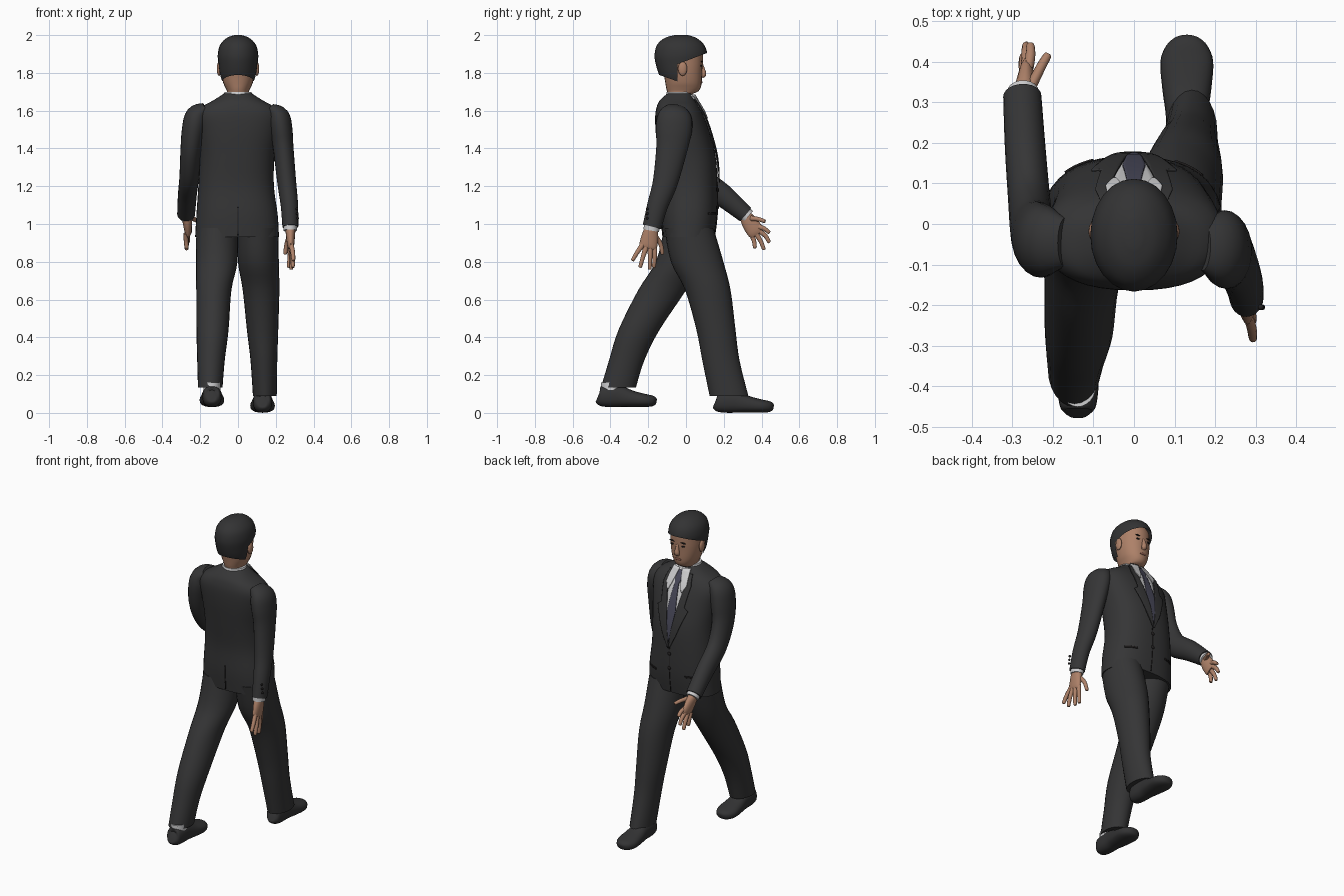
import bpy, bmesh, math
from mathutils import Vector


def material(name, rgb):
    m = bpy.data.materials.new(name)
    m.diffuse_color = (*rgb, 1)
    return m


SUIT = material("charcoal cloth", (0.036, 0.036, 0.037))
HAIR = material("black hair", (0.033, 0.033, 0.034))
SHOE = material("dark leather", (0.033, 0.033, 0.034))
SKIN = material("skin", (0.42, 0.22, 0.14))
LIPS = material("lips", (0.25, 0.10, 0.07))
SHIRT = material("white shirt", (0.62, 0.62, 0.63))
TIE = material("slate tie", (0.065, 0.065, 0.10))
DARK = material("dark detail", (0.015, 0.013, 0.013))


def finish(name, bm, mat):
    bmesh.ops.recalc_face_normals(bm, faces=bm.faces)
    me = bpy.data.meshes.new(name)
    bm.to_mesh(me)
    bm.free()
    me.materials.append(mat)
    for p in me.polygons:
        p.use_smooth = True
    me.set_sharp_from_angle(angle=math.radians(50))
    ob = bpy.data.objects.new(name, me)
    bpy.context.collection.objects.link(ob)
    return ob


def smooth_path(st, k):
    """Catmull-Rom interpolation of (x, y, z, a, b) stations."""
    out = []
    for i in range(len(st) - 1):
        p0, p1, p2, p3 = st[max(i - 1, 0)], st[i], st[i + 1], st[min(i + 2, len(st) - 1)]
        for j in range(k):
            t = j / k
            out.append([0.5 * (2 * b + (c - a) * t + (2 * a - 5 * b + 4 * c - d) * t * t
                               + (3 * b - a - 3 * c + d) * t ** 3)
                        for a, b, c, d in zip(p0, p1, p2, p3)])
    return out + [list(st[-1])]


def loft(name, st, mat, flat=False, n=2.0, sides=24, k=4, cuts=()):
    """Skin superellipse rings along a path; flat keeps every ring horizontal."""
    rings = smooth_path(st, k)
    bm = bmesh.new()
    loops = []
    for i, r in enumerate(rings):
        c = Vector(r[:3])
        side, up = Vector((1, 0, 0)), Vector((0, 1, 0))
        if not flat:
            t = (Vector(rings[min(i + 1, len(rings) - 1)][:3]) - Vector(rings[max(i - 1, 0)][:3])).normalized()
            side = (side - t * t.x).normalized()
            up = t.cross(side)
        loop = []
        for s in range(sides):
            u = 2 * math.pi * s / sides
            co, si = math.cos(u), math.sin(u)
            loop.append(bm.verts.new(c + side * r[3] * math.copysign(abs(co) ** (2 / n), co)
                                     + up * r[4] * math.copysign(abs(si) ** (2 / n), si)))
        loops.append(loop)
    for p, q in zip(loops, loops[1:]):
        for s in range(sides):
            e = (s + 1) % sides
            bm.faces.new((p[s], p[e], q[e], q[s]))
    bm.faces.new(loops[0])
    bm.faces.new(loops[-1])
    for co, no in cuts:  # remove everything on the normal side of each plane
        bmesh.ops.bisect_plane(bm, geom=bm.verts[:] + bm.edges[:] + bm.faces[:],
                               plane_co=co, plane_no=no, clear_outer=True)
    return finish(name, bm, mat)


def R(z, cx, a, back, front):
    return (cx, (back + front) / 2, z, a, (front - back) / 2)


def ball(name, loc, size, mat):
    bm = bmesh.new()
    bmesh.ops.create_uvsphere(bm, u_segments=16, v_segments=10, radius=1)
    bmesh.ops.scale(bm, vec=size, verts=bm.verts)
    bmesh.ops.translate(bm, vec=loc, verts=bm.verts)
    return finish(name, bm, mat)


# jacket body
TORSO = [R(.93, -.005, .222, -.122, .15), R(1.05, -.005, .215, -.13, .165), R(1.2, -.01, .2, -.128, .166),
         R(1.35, -.005, .198, -.145, .158), R(1.48, 0, .212, -.16, .127), R(1.57, 0, .22, -.163, .095),
         R(1.62, 0, .19, -.155, .07), R(1.655, 0, .13, -.138, .048), R(1.69, 0, .075, -.10, .03)]
N = 2.4
loft("jacket_body", TORSO, SUIT, flat=True, n=N, sides=40)
DENSE = smooth_path(TORSO, 4)


def body_y(x, z, sign=1):
    for p, q in zip(DENSE, DENSE[1:]):
        if z <= q[2]:
            break
    t = (z - p[2]) / (q[2] - p[2])
    cx, cy, _, a, b = [u + (v - u) * t for u, v in zip(p, q)]
    return cy + sign * b * max(0, 1 - abs((x - cx) / a) ** N) ** (1 / N)


def plate(name, rows, mat, d, sign=1, cols=8):
    """Thin cloth plate lying on the jacket; rows are (z, x_left, x_right)."""
    bm = bmesh.new()
    fine = [[u + (v - u) * j / 5 for u, v in zip(p, q)] for p, q in zip(rows, rows[1:]) for j in range(5)]
    fine.append(rows[-1])
    grid = []
    for z, l, r in fine:
        xs = [l + (r - l) * c / cols for c in range(cols + 1)]
        grid.append([bm.verts.new((x, body_y(x, z, sign) + sign * d, z)) for x in xs])
    for p, q in zip(grid, grid[1:]):
        for c in range(cols):
            bm.faces.new((p[c], p[c + 1], q[c + 1], q[c]))
    ob = finish(name, bm, mat)
    mod = ob.modifiers.new("thickness", 'SOLIDIFY')
    mod.thickness, mod.offset = 0.005, 0
    return ob


# shirt front, tie, lapels, buttons, back vent
plate("shirt_front", [(1.25, -.003, .003), (1.45, -.035, .035), (1.6, -.062, .062), (1.685, -.055, .055)], SHIRT, .004)
plate("tie", [(1.26, -.008, .008), (1.45, -.028, .028), (1.6, -.014, .014), (1.62, -.02, .02), (1.67, -.024, .024)], TIE, .010)
for s, side in ((-1, "left"), (1, "right")):
    rows = [(1.22, 0, .006), (1.3, .008, .045), (1.46, .034, .105), (1.48, .038, .08), (1.6, .06, .095), (1.66, .062, .078)]
    plate(side + "_lapel", [(z, s * l, s * r) for z, l, r in rows], SUIT, .011)
    plate(side + "_collar_wing", [(1.56, s * .045, s * .05), (1.6, s * .03, s * .07), (1.685, s * .008, s * .058)], SHIRT, .016)
    plate(side + "_pocket", [(1.05, s * .1, s * .17), (1.06, s * .1, s * .17)], DARK, .002)
for z in (1.09, 1.18):
    ball("jacket_button", (0, body_y(0, z) + .003, z), (.011, .006, .011), DARK)
plate("front_seam", [(.94, -.0015, .0015), (1.22, -.0015, .0015)], DARK, .001)
plate("back_vent", [(.94, -.0025, .0025), (1.09, -.0025, .0025)], DARK, .001, sign=-1)
loft("shirt_collar", [(0, -.036, 1.655, .085, .075), (0, -.036, 1.70, .071, .066)], SHIRT, flat=True)

# sleeves
loft("left_sleeve", [(-.17, -.045, 1.615, .03, .06), (-.215, -.042, 1.575, .06, .085), (-.235, -.038, 1.50, .062, .092),
                     (-.25, -.015, 1.38, .055, .083), (-.258, .06, 1.25, .052, .07),
                     (-.268, .19, 1.155, .05, .06), (-.275, .315, 1.05, .047, .046)], SUIT)
loft("right_sleeve", [(.17, -.055, 1.61, .03, .06), (.212, -.06, 1.57, .058, .09), (.228, -.064, 1.50, .06, .096),
                      (.24, -.075, 1.40, .054, .083), (.258, -.11, 1.22, .05, .066),
                      (.272, -.15, 1.1, .046, .055), (.277, -.18, .985, .042, .05)], SUIT)
loft("left_cuff", [(-.273, .305, 1.058, .04, .041), (-.273, .328, 1.038, .038, .039)], SHIRT)
loft("right_cuff", [(.276, -.178, 1.0, .037, .045), (.276, -.184, .965, .035, .041)], SHIRT)
for i in range(3):
    ball("sleeve_button", (.316 - .002 * i, -.205, 1.03 + .025 * i), (.007, .007, .007), DARK)


# hands: palm plus five tapered fingers
def hand(side, palm, fingers):
    loft(side + "_palm", palm, SKIN, sides=16)
    for nm, (base, mid, tip) in fingers.items():
        loft(side + "_" + nm, [(*base, .013, .015), (*mid, .012, .012), (*tip, .010, .010),
                               (*[t + (t - m) * .1 for t, m in zip(tip, mid)], .003, .003)], SKIN, sides=10)


hand("left", [(-.272, .31, 1.05, .03, .03), (-.268, .335, 1.01, .025, .042), (-.265, .365, .965, .019, .045), (-.265, .378, .945, .012, .038)],
     {"thumb": ((-.25, .345, 1.03), (-.23, .385, 1.025), (-.213, .415, 1.015)),
      "index_finger": ((-.26, .385, .985), (-.255, .415, .975), (-.255, .44, .955)),
      "middle_finger": ((-.265, .385, .965), (-.265, .42, .938), (-.265, .44, .905)),
      "ring_finger": ((-.27, .37, .95), (-.272, .395, .91), (-.272, .412, .868)),
      "little_finger": ((-.275, .345, .95), (-.275, .36, .91), (-.272, .365, .875))})
hand("right", [(.277, -.18, .985, .028, .033), (.278, -.19, .94, .024, .043), (.279, -.20, .885, .018, .048), (.279, -.203, .868, .011, .04)],
     {"thumb": ((.27, -.16, .93), (.258, -.135, .895), (.25, -.125, .845)),
      "index_finger": ((.275, -.168, .885), (.275, -.165, .83), (.268, -.17, .775)),
      "middle_finger": ((.28, -.19, .87), (.285, -.19, .82), (.282, -.192, .765)),
      "ring_finger": ((.283, -.212, .875), (.29, -.228, .825), (.29, -.242, .775)),
      "little_finger": ((.282, -.23, .89), (.29, -.258, .85), (.293, -.282, .81))})

# trousers
loft("right_trouser_leg", [R(.98, .105, .108, -.115, .145), R(.8, .108, .108, -.08, .198), R(.65, .122, .097, -.005, .236),
                           R(.44, .13, .083, .055, .262), R(.28, .137, .071, .086, .283), R(.09, .142, .063, .125, .33)], SUIT, flat=True)
loft("left_trouser_leg", [R(.98, -.11, .11, -.115, .14), R(.8, -.113, .11, -.16, .08), R(.65, -.128, .093, -.253, 0),
                          R(.44, -.135, .085, -.357, -.14), R(.28, -.143, .073, -.407, -.22), R(.135, -.147, .065, -.45, -.265)], SUIT, flat=True)

# shoes and socks
SHOE_ST = [(.155, .06, .022, .03), (.165, .058, .042, .05), (.21, .058, .05, .057), (.27, .057, .052, .056), (.33, .045, .06, .044),
           (.40, .036, .065, .035), (.44, .033, .05, .029), (.458, .031, .03, .02), (.464, .03, .012, .01)]
for side, cx, dy, dz in (("right", .13, 0, 0), ("left", -.138, -.62, .03)):
    loft(side + "_shoe", [(cx, y + dy, z + dz, a, b) for y, z, a, b in SHOE_ST], SHOE, n=2.4)
    loft(side + "_sock", [(cx, .225 + dy, z + dz, .045, .055) for z in (.08, .13)], SHIRT, flat=True)

# head and neck
loft("head", [R(1.6, 0, .062, -.09, .02), R(1.68, 0, .06, -.095, .03), R(1.70, 0, .058, -.10, .062), R(1.72, 0, .066, -.105, .077),
              R(1.75, 0, .079, -.11, .083), R(1.8, 0, .09, -.12, .086), R(1.86, 0, .095, -.14, .089),
              R(1.92, 0, .09, -.14, .084), R(1.97, 0, .05, -.1, .04)], SKIN, flat=True, n=2.15)

# hair: a top cap and a lower back piece cut from the same shell
HAIR_ST = [R(1.72, 0, .07, -.095, .05), R(1.78, 0, .094, -.138, .08), R(1.85, 0, .104, -.161, .10), R(1.9, 0, .107, -.166, .112),
           R(1.95, 0, .094, -.152, .095), R(1.985, 0, .06, -.112, .055), R(2.0, 0, .02, -.06, .01)]
loft("hair_top", HAIR_ST, HAIR, flat=True, cuts=[((0, .11, 1.905), (0, .38, -1))])
loft("hair_back", HAIR_ST, HAIR, flat=True, cuts=[((0, -.045, 1.8), (0, 1, 0)), ((0, -.045, 1.755), (0, -.35, -1))])

# face
loft("nose", [(0, .08, 1.85, .008, .008), (0, .088, 1.82, .011, .012), (0, .093, 1.792, .017, .014), (0, .084, 1.778, .012, .008)], SKIN, sides=12)
for s, side in ((-1, "left"), (1, "right")):
    ball(side + "_ear", (s * .1, -.018, 1.822), (.012, .024, .038), SKIN)
    ball(side + "_eye", (s * .036, .081, 1.838), (.014, .005, .005), DARK)
    ball(side + "_eyebrow", (s * .037, .083, 1.86), (.021, .005, .004), DARK)
ball("mouth", (0, .081, 1.75), (.023, .006, .007), LIPS)
